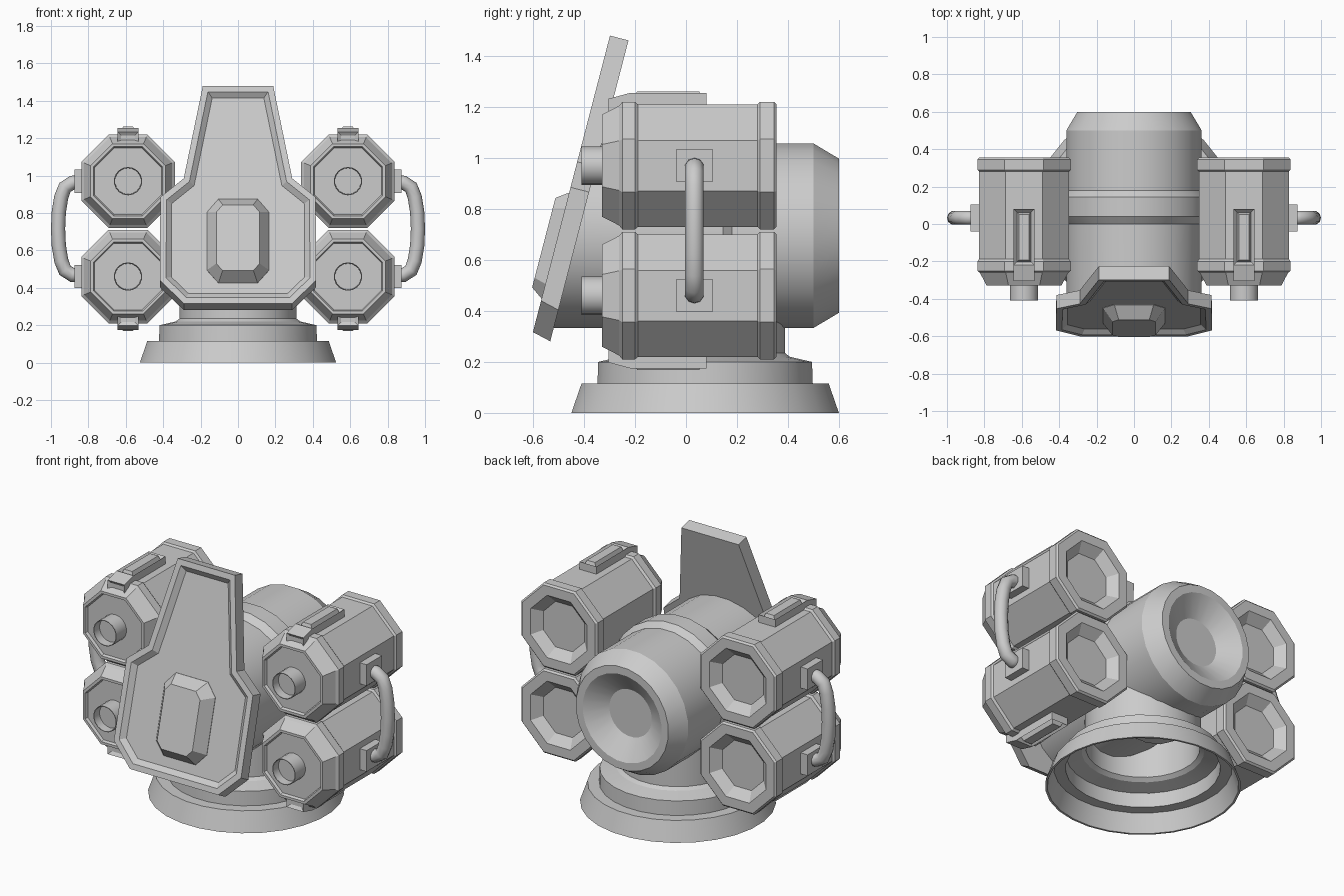
import bpy, bmesh
from math import sin, cos, pi, radians, atan
from mathutils import Matrix, Vector

if "Cube" in bpy.data.objects:
    bpy.data.objects.remove(bpy.data.objects["Cube"])


def finish(name, bm, matrix=Matrix(), smooth=True):
    bmesh.ops.transform(bm, matrix=matrix, verts=bm.verts)
    bmesh.ops.remove_doubles(bm, verts=bm.verts, dist=1e-5)
    bmesh.ops.recalc_face_normals(bm, faces=bm.faces)
    me = bpy.data.meshes.new(name)
    bm.to_mesh(me)
    bm.free()
    ob = bpy.data.objects.new(name, me)
    bpy.context.collection.objects.link(ob)
    if smooth:
        bpy.ops.object.select_all(action='DESELECT')
        ob.select_set(True)
        bpy.context.view_layer.objects.active = ob
        bpy.ops.object.shade_smooth_by_angle(angle=radians(24))
    return ob


def lathe(profile, n, axis='Z', closed=False):
    """Revolve (radius, height) points; for 8 sides the radius is to the flats."""
    bm = bmesh.new()
    k = 1 / cos(pi / n) if n == 8 else 1
    rings = []
    for r, h in profile:
        ring = []
        for i in range(n):
            a = 2 * pi * (i + 0.5) / n
            c, s = r * k * cos(a), r * k * sin(a)
            ring.append(bm.verts.new((c, s, h) if axis == 'Z' else (c, h, s)))
        rings.append(ring)
    pairs = list(zip(rings, rings[1:])) + ([(rings[-1], rings[0])] if closed else [])
    for a, b in pairs:
        for i in range(n):
            j = (i + 1) % n
            bm.faces.new((a[i], a[j], b[j], b[i]))
    bmesh.ops.remove_doubles(bm, verts=bm.verts, dist=1e-5)
    return bm


def prism(points, lo, hi):
    """Extrude a 2D outline from lo to hi along local z; returns mesh and its front face."""
    bm = bmesh.new()
    a = [bm.verts.new((x, y, lo)) for x, y in points]
    b = [bm.verts.new((x, y, hi)) for x, y in points]
    n = len(points)
    bm.faces.new(a[::-1])
    front = bm.faces.new(b)
    for i in range(n):
        j = (i + 1) % n
        bm.faces.new((a[i], a[j], b[j], b[i]))
    bmesh.ops.recalc_face_normals(bm, faces=bm.faces)
    return bm, front


def inset(bm, face, thickness, depth=0.0):
    bm.normal_update()
    bmesh.ops.inset_region(bm, faces=[face], thickness=thickness, depth=depth, use_even_offset=True)


def sym(half):
    return half + [(-x, y) for x, y in reversed(half)]


# stepped thin-walled base with neck
base = [(.528, 0), (.488, .115), (.425, .115), (.422, .2), (.335, .22), (.315, .235), (.315, .54),
        (.307, .54), (.307, .23), (.33, .212), (.414, .192), (.417, .107), (.48, .107), (.516, 0)]
finish("base", lathe(base, 28, closed=True), Matrix.Translation((0, .075, 0)))

# tilted shield frame: local x, up the slope, outward normal
SLOPE = .26
tilt = Matrix.Translation((0, -.683, 0)) @ Matrix.Rotation(pi / 2 - atan(SLOPE), 4, 'X')
K = cos(atan(SLOPE))

# main barrel with raised band and dished back, cut off against the shield
barrel = [(0, -.62), (.365, -.62), (.365, 0), (.395, .04), (.395, .145), (.365, .18), (.365, .5),
          (.305, .6), (.26, .6), (.14, .52), (0, .52)]
bm = lathe(barrel, 24, 'Y')
bmesh.ops.translate(bm, verts=bm.verts, vec=(0, 0, .695))
bmesh.ops.bisect_plane(bm, geom=bm.verts[:] + bm.edges[:] + bm.faces[:],
                       plane_co=(0, -.683 + .07, 0), plane_no=Vector((0, 1, -SLOPE)),
                       clear_inner=True)
bmesh.ops.holes_fill(bm, edges=[e for e in bm.edges if e.is_boundary])
finish("barrel", bm)

# shield plate with rim and recessed panel
half = [(.29, .317), (.418, .44), (.415, .885), (.29, .985), (.188, 1.48)]
outline = sym([(x, z / K) for x, z in half])
bm, front = prism(outline, -.075, 0)
for v in bm.verts:  # lower edge is slanted, back a little lower than the front
    if v.co.z < -.01 and v.co.y < .5:
        v.co.y -= .018
inset(bm, front, .033)
inset(bm, front, .028, -.025)
finish("shield", bm, tilt, False)

# raised boss on the shield
half = [(.105, .432), (.166, .5), (.166, .81), (.105, .88)]
bm, front = prism(sym([(x, z / K) for x, z in half]), -.05, -.023)
inset(bm, front, .05, .07)
finish("shield_boss", bm, tilt, False)

# four octagonal pods, mirrored left/right and up/down
MID, PX, PZ = .715, .588, .255
pod = [(0, -.315), (.178, -.315), (.185, -.33), (.2, -.33), (.235, -.262), (.25, -.25), (.25, -.2),
       (.24, -.188), (.24, .28), (.25, .29), (.25, .345), (.24, .355), (.185, .355), (.135, .305), (0, .305)]
muzzle = [(.076, -.3), (.076, -.41), (.072, -.41), (.07, -.36), (0, -.36)]
lug_side = [(-.305, .18), (-.305, .262), (-.22, .285), (.08, .285), (.08, .2)]
to_yz = Matrix(((0, 0, 1, 0), (1, 0, 0, 0), (0, 1, 0, 0), (0, 0, 0, 1)))

for sx, side in ((1, "right"), (-1, "left")):
    for sz, level in ((1, "upper"), (-1, "lower")):
        m = (Matrix.Translation((0, 0, MID)) @ Matrix.Diagonal((sx, 1, sz, 1))
             @ Matrix.Translation((PX, 0, PZ)))
        tag = f"_{level}_{side}"
        finish("pod" + tag, lathe(pod, 8, 'Y'), m)
        finish("muzzle" + tag, lathe(muzzle, 18, 'Y'), m)

        # latch on the outer flat with a slot and a raised bar
        bm, _ = prism(lug_side, -.055, .055)
        bm.normal_update()
        top = max(bm.faces, key=lambda f: f.calc_center_median().y)
        nose = min(bm.faces, key=lambda f: f.calc_center_median().x)
        inset(bm, top, .018, -.02)
        inset(bm, top, .01, .026)
        inset(bm, nose, .018, -.012)
        finish("latch" + tag, bm, m @ to_yz, False)

        # handle mounting plate
        bm = bmesh.new()
        bmesh.ops.create_cube(bm, size=1, matrix=Matrix.Translation((.26, .033, 0))
                              @ Matrix.Diagonal((.05, .145, .125, 1)))
        finish("handle_plate" + tag, bm, m, False)

    # tubular handle joining the two pods
    arc = [(.84, .25), (.885, .247), (.925, .222), (.945, .17), (.958, .09), (.962, 0)]
    path = arc + [(x, -z) for x, z in reversed(arc[:-1])]
    bm = bmesh.new()
    rings, n = [], 10
    for i, (x, z) in enumerate(path):
        p, q = path[max(i - 1, 0)], path[min(i + 1, len(path) - 1)]
        d = Vector((q[0] - p[0], 0, q[1] - p[1])).normalized()
        u = Vector((-d.z, 0, d.x))
        rings.append([bm.verts.new(Vector((x * sx, .033, z + MID))
                      + .038 * Vector((sx * u.x * cos(a), sin(a), u.z * cos(a))))
                      for a in (2 * pi * k / n for k in range(n))])
    for a, b in zip(rings, rings[1:]):
        for k in range(n):
            j = (k + 1) % n
            bm.faces.new((a[k], a[j], b[j], b[k]))
    bm.faces.new(rings[0])
    bm.faces.new(rings[-1])
    ob = finish("handle_" + side, bm, Matrix(), False)
    for p in ob.data.polygons:
        p.use_smooth = True
